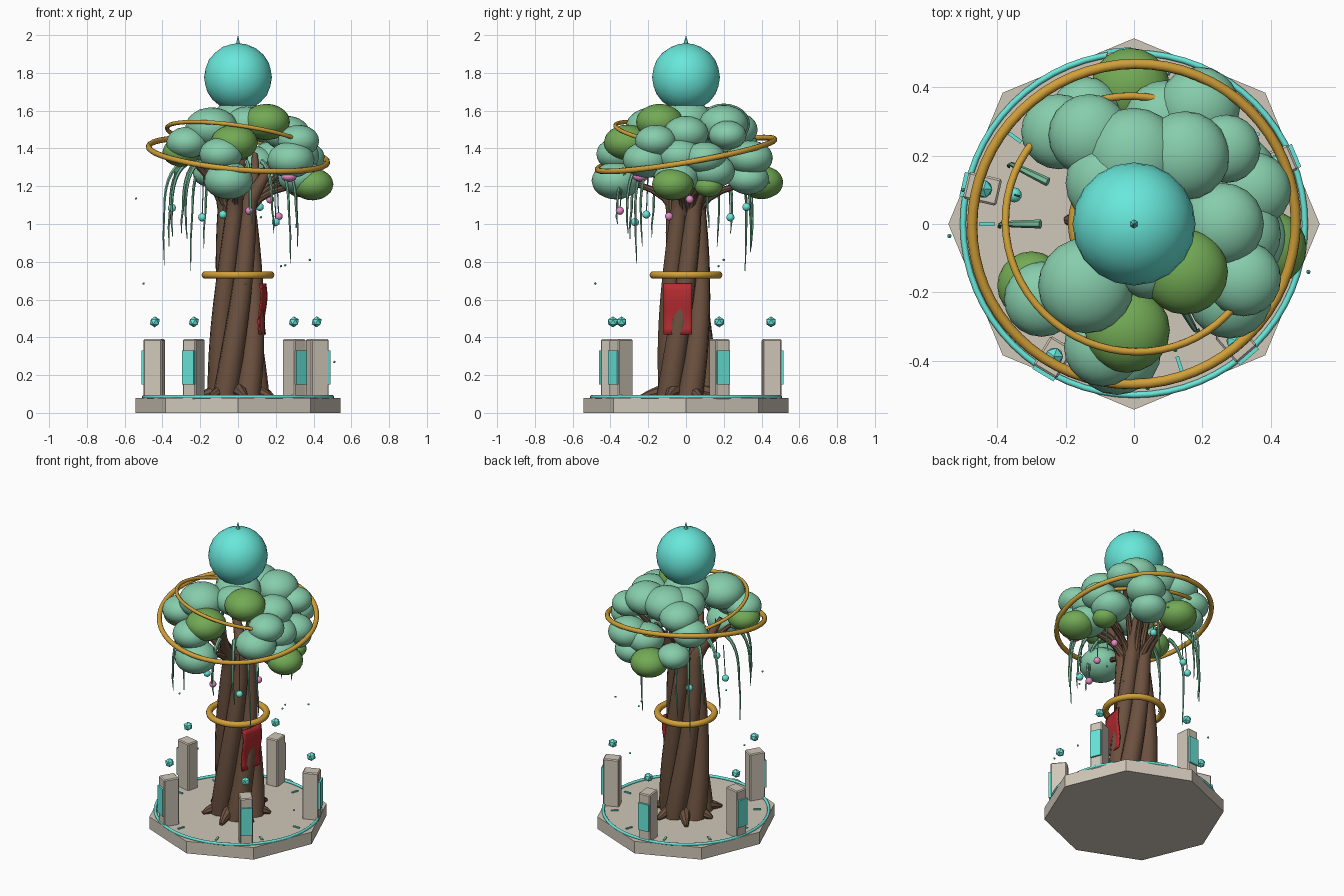
import bpy, math, random
from math import sin, cos, pi, radians
from mathutils import Vector

random.seed(4)
cube = bpy.data.objects.get("Cube")
if cube:
    bpy.data.objects.remove(cube)


def material(name, *rgb):
    m = bpy.data.materials.new(name)
    m.use_nodes = True
    m.diffuse_color = (*rgb, 1)
    m.node_tree.nodes["Principled BSDF"].inputs["Base Color"].default_value = (*rgb, 1)
    return m


TEAL = material("glowing teal", .14, .80, .70)
MINT = material("mint leaves", .24, .61, .41)
GREEN = material("moss leaves", .17, .40, .09)
GOLD = material("gold", .64, .35, .04)
BARK = material("bark brown", .15, .083, .05)
STONE = material("pale stone", .63, .57, .48)
RED = material("banner red", .46, .025, .03)
PINK = material("blossom pink", .80, .26, .56)
VINE = material("vine green", .19, .52, .34)


def finish(name, mat, smooth=True):
    ob = bpy.context.object
    ob.name = name
    ob.data.materials.clear()
    ob.data.materials.append(mat)
    if smooth:
        bpy.ops.object.shade_smooth_by_angle(angle=radians(40))
    return ob


def ball(name, mat, loc, r, detail=2, squash=1.0, smooth=True):
    bpy.ops.mesh.primitive_ico_sphere_add(subdivisions=detail, radius=r, location=loc)
    ob = finish(name, mat, smooth)
    ob.scale.z = squash


def box(name, mat, loc, size, turn, bevel=0):
    bpy.ops.mesh.primitive_cube_add(size=1, location=loc, rotation=(0, 0, turn))
    ob = finish(name, mat, False)
    ob.scale = size
    bpy.ops.object.transform_apply(location=False, rotation=False)
    if bevel:
        ob.modifiers.new("worn edges", "BEVEL").width = bevel


def hoop(name, mat, z, major, minor, normal=(0, 0, 1)):
    turn = Vector((0, 0, 1)).rotation_difference(Vector(normal)).to_euler()
    bpy.ops.mesh.primitive_torus_add(major_radius=major, minor_radius=minor, major_segments=64,
                                     minor_segments=10, location=(0, 0, z), rotation=turn)
    finish(name, mat)


def tube(name, mat, points, radii, sides=2):
    """Tapered tube through the points."""
    cu = bpy.data.curves.new(name, "CURVE")
    cu.dimensions = "3D"
    cu.bevel_depth = 1
    cu.bevel_resolution = sides
    cu.use_fill_caps = True
    sp = cu.splines.new("POLY")
    sp.points.add(len(points) - 1)
    for p, co, r in zip(sp.points, points, radii):
        p.co = (*co, 1)
        p.radius = r
    ob = bpy.data.objects.new(name, cu)
    bpy.context.collection.objects.link(ob)
    bpy.ops.object.select_all(action="DESELECT")
    bpy.context.view_layer.objects.active = ob
    ob.select_set(True)
    bpy.ops.object.convert(target="MESH")
    finish(name, mat)


def polar(r, a, z):
    return Vector((r * cos(a), r * sin(a), z))


def bend(a, b, c, n):
    """Points on a quadratic arc from a to c pulled towards b."""
    return [(1 - t) ** 2 * a + 2 * t * (1 - t) * b + t * t * c
            for t in (i / (n - 1) for i in range(n))]


# Octagonal plinth with its glowing ring and radial marks
bpy.ops.mesh.primitive_cylinder_add(vertices=8, radius=.543, depth=.08, location=(0, 0, .04))
plinth = finish("plinth", STONE, False)
corner = plinth.data.vertices[0].co
plinth.rotation_euler.z = -math.atan2(corner.y, corner.x)
hoop("plinth_ring", TEAL, .085, .5, .009)
for i in range(10):
    a = i * pi / 5
    box("plinth_mark", TEAL, polar(.43, a, .083), (.045, .011, .008), a)

# Standing stones with glowing panels and hovering crystals
for i in range(5):
    a = .4 + i * 2 * pi / 5
    box("standing_stone", STONE, polar(.455, a, .23), (.1, .08, .32), a, .006)
    box("stone_panel", TEAL, polar(.508, a, .24), (.016, .072, .18), a)
    ball("hovering_crystal", TEAL, polar(.452, a, .482), .029, 1, smooth=False)

# Trunk of twisted strands around a core, parting into limbs at the top
tube("trunk_core", BARK, [Vector((0, 0, z)) for z in (.07, .6, 1.1)], (.1, .075, .04), 4)
STEPS = 22
for i in range(5):
    pts, rad = [], []
    for s in range(STEPS + 1):
        t = s / STEPS
        part = max(0, t - .8)
        pts.append(polar(.104 - .05 * t + .8 * part, i * 2 * pi / 5 + .2 + 2.2 * t,
                         .07 + 1.3 * t))
        rad.append(.067 - .03 * t - .11 * part)
    tube("trunk_strand", BARK, pts, rad, 3)

# Roots spreading on the plinth
for i in range(7):
    a = i * 2 * pi / 7 + .3
    tip = .2 + .02 * (i % 3)
    tube("root", BARK, bend(polar(.08, a, .12), polar(.15, a, .11), polar(tip, a + .1, .085), 5),
         (.04, .038, .032, .024, .012))

# Leaf clumps: x, y, z, radius
mint_clumps = [
    (-.05, -.37, 1.23, .13), (-.14, -.18, 1.51, .14), (-.27, -.22, 1.43, .11),
    (-.09, -.36, 1.37, .115), (0, .2, 1.53, .14), (.15, .2, 1.53, .13),
    (-.13, .26, 1.5, .12), (-.22, .27, 1.42, .11), (.19, .34, 1.35, .12),
    (.26, 0, 1.48, .12), (.32, -.16, 1.44, .11), (.28, -.21, 1.34, .125),
    (.35, .1, 1.35, .11), (0, 0, 1.55, .14), (.05, -.1, 1.53, .12),
    (.09, .3, 1.32, .12), (.33, -.05, 1.25, .12), (.3, .14, 1.28, .12),
    (.16, .33, 1.24, .11), (-.14, .33, 1.27, .1), (.27, .22, 1.47, .1),
    (.31, -.03, 1.36, .12), (-.07, .12, 1.52, .13)]
green_clumps = [
    (-.02, -.31, 1.43, .125), (.15, -.14, 1.54, .125), (.395, -.07, 1.21, .11),
    (.33, .12, 1.2, .075), (-.3, -.18, 1.38, .1), (-.01, .4, 1.22, .115)]
for mat, clumps in ((MINT, mint_clumps), (GREEN, green_clumps)):
    for x, y, z, r in clumps:
        ball("leaf_clump", mat, (x, y, z), r, 3, .77)

# Branches reaching from the trunk into the clumps
for x, y, z, r in mint_clumps[::4] + green_clumps[2:6]:
    a = math.atan2(y, x)
    tube("branch", BARK, bend(polar(.05, a, 1.02), polar(.08, a, 1.2), Vector((x, y, z)), 6),
         (.024, .022, .02, .018, .015, .01))

# Gold hoops
hoop("trunk_hoop", GOLD, .73, .173, .02)
hoop("outer_hoop", GOLD, 1.368, .475, .015, (.09, -.17, 1))
hoop("inner_hoop", GOLD, 1.455, .38, .011, (.145, .18, 1))

# Drooping vines: direction in degrees, reach, lowest height
vines = [(127, .4, .75), (116, .39, .87), (140, .38, .95), (154, .4, .88),
         (180, .39, .78), (206, .39, .93), (315, .38, .79), (322, .39, .88), (300, .36, .95),
         (226, .4, .92), (75, .35, .85), (20, .33, .98), (280, .37, 1.0)]
for deg, reach, low in vines:
    a = radians(deg)
    pts = bend(polar(reach * .7, a, 1.33), polar(reach, a, 1.3), polar(reach, a, 1.08), 8)
    pts += [polar(reach + .005, a + .02, (1.08 + low) / 2), polar(reach, a + .03, low)]
    tube("hanging_vine", VINE, pts, [.013 - .001 * i for i in range(9)] + [.002], 1)

# Small hanging lights and blossoms
lights = [(-.35, .085, 1.085), (-.19, .235, 1.035), (-.08, -.21, 1.05), (.115, .32, 1.09),
          (.2, -.27, 1.01)]
blossoms = [(.06, -.35, 1.07), (.215, -.09, 1.04), (.17, .02, 1.13)]
for name, mat, spots in (("hanging_light", TEAL, lights), ("blossom", PINK, blossoms)):
    for p in spots:
        ball(name, mat, p, .022)
        top = Vector((p[0] * .95, p[1] * .95, 1.3))
        tube("cord", VINE, [Vector(p), top], (.003, .003), 1)
ball("large_blossom", PINK, (.27, -.24, 1.25), .042, 2, .65)

# Banner draped on the trunk
bpy.ops.mesh.primitive_grid_add(x_subdivisions=6, y_subdivisions=8, size=1)
banner = finish("banner", RED)
for v in banner.data.vertices:
    u, h = v.co.x, v.co.y
    v.co = (.134 + .006 * h + .006 * sin(h * 7) + .03 * u, -.045 + .15 * u, .55 + .27 * h)
banner.modifiers.new("cloth", "SOLIDIFY").thickness = .008

# Orb and its finial
ball("crown_orb", TEAL, (0, 0, 1.777), .18, 3)
bpy.ops.mesh.primitive_cone_add(vertices=6, radius1=.014, radius2=0, depth=.05,
                                location=(0, 0, 1.975))
finish("finial", TEAL, False)

# Drifting motes
motes = [(-.54, -.035, 1.135), (.51, -.14, .27), (.04, -.48, .685), (-.5, .1, .685),
         (.38, .2, .81), (.1, .44, 1.22)]
motes += [polar(random.uniform(.25, .4), random.uniform(0, 2 * pi), random.uniform(.5, 1.2))
          for i in range(3)]
for p in motes:
    ball("mote", TEAL, p, .007, 1, smooth=False)
